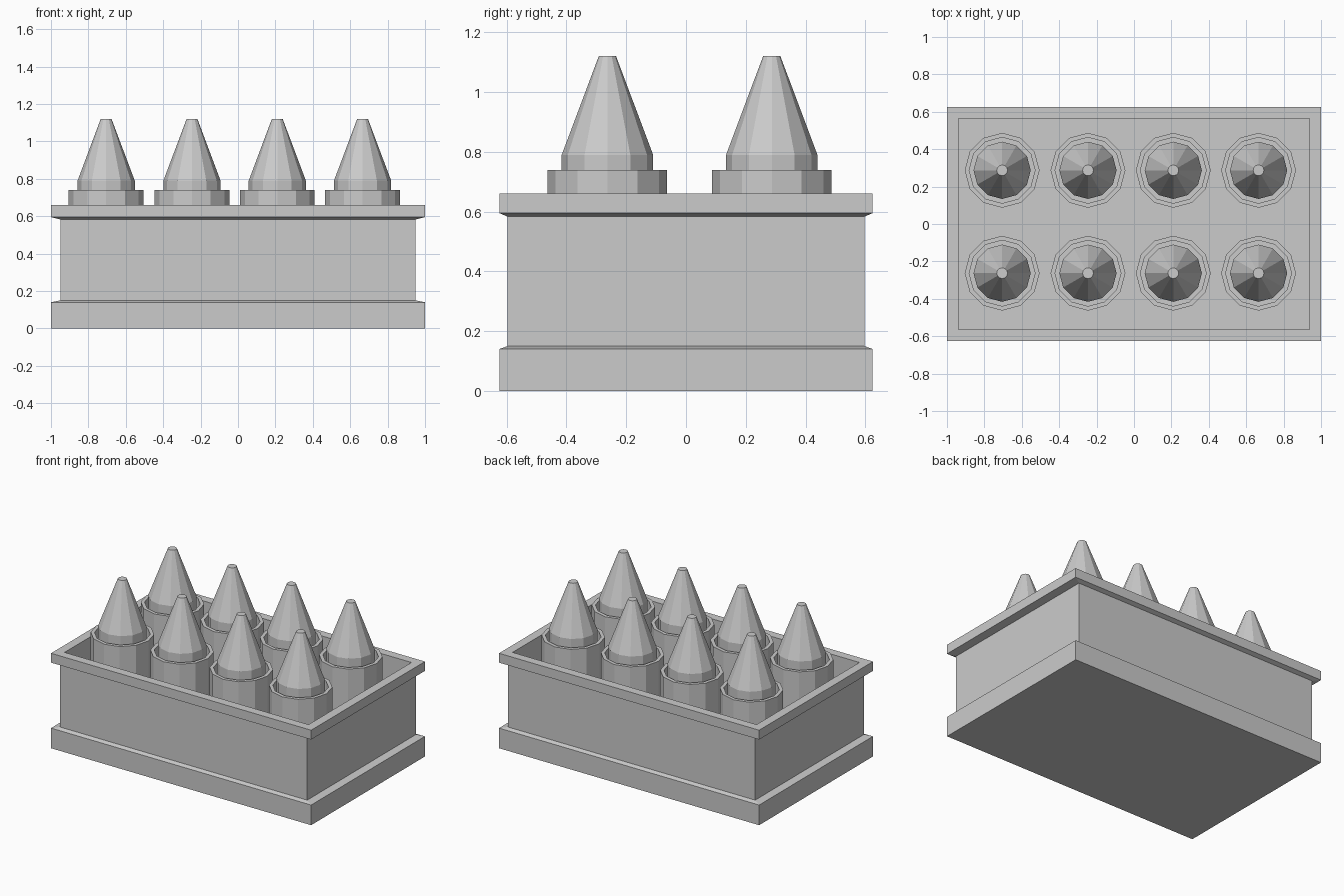
import bpy, bmesh, math

if "Cube" in bpy.data.objects:
    bpy.data.objects.remove(bpy.data.objects["Cube"])


def loft(name, rings):
    """Skin a stack of equal-sized rings, capping the first and last."""
    bm = bmesh.new()
    loops = [[bm.verts.new(p) for p in ring] for ring in rings]
    n = len(loops[0])
    for a, b in zip(loops, loops[1:]):
        for i in range(n):
            j = (i + 1) % n
            bm.faces.new((a[i], a[j], b[j], b[i]))
    bm.faces.new(loops[0][::-1])
    bm.faces.new(loops[-1])
    bmesh.ops.recalc_face_normals(bm, faces=bm.faces[:])
    mesh = bpy.data.meshes.new(name)
    bm.to_mesh(mesh)
    bm.free()
    obj = bpy.data.objects.new(name, mesh)
    bpy.context.collection.objects.link(obj)
    return obj


def rect(hx, hy, z):
    return [(-hx, -hy, z), (hx, -hy, z), (hx, hy, z), (-hx, hy, z)]


def circle(r, z, sides=12):
    return [(r * math.cos(math.tau * i / sides),
             r * math.sin(math.tau * i / sides), z) for i in range(sides)]


FLOOR = 0.14

# Open crate: plinth, recessed walls, rim, then down the inside to the floor
loft("crate", [rect(*p) for p in (
    (1, 0.625, 0), (1, 0.625, 0.14), (0.95, 0.597, 0.15),
    (0.95, 0.597, 0.583), (1, 0.625, 0.595), (1, 0.625, 0.66),
    (0.938, 0.565, 0.66), (0.938, 0.565, FLOOR))])

# Tubes with nose cones in a 4 x 2 grid
tube = loft("tube", [circle(*p) for p in (
    (0.2, FLOOR), (0.2, 0.74), (0.176, 0.74), (0.176, FLOOR))])
cone = loft("nose_cone", [circle(*p) for p in (
    (0.153, FLOOR), (0.153, 0.79), (0.029, 1.12))])

for row, y in enumerate((-0.263, 0.287)):
    for col, x in enumerate((-0.705, -0.246, 0.21, 0.666)):
        for part in (tube, cone):
            obj = part if row == col == 0 else part.copy()
            if obj is not part:
                bpy.context.collection.objects.link(obj)
            obj.location = (x, y, 0)
